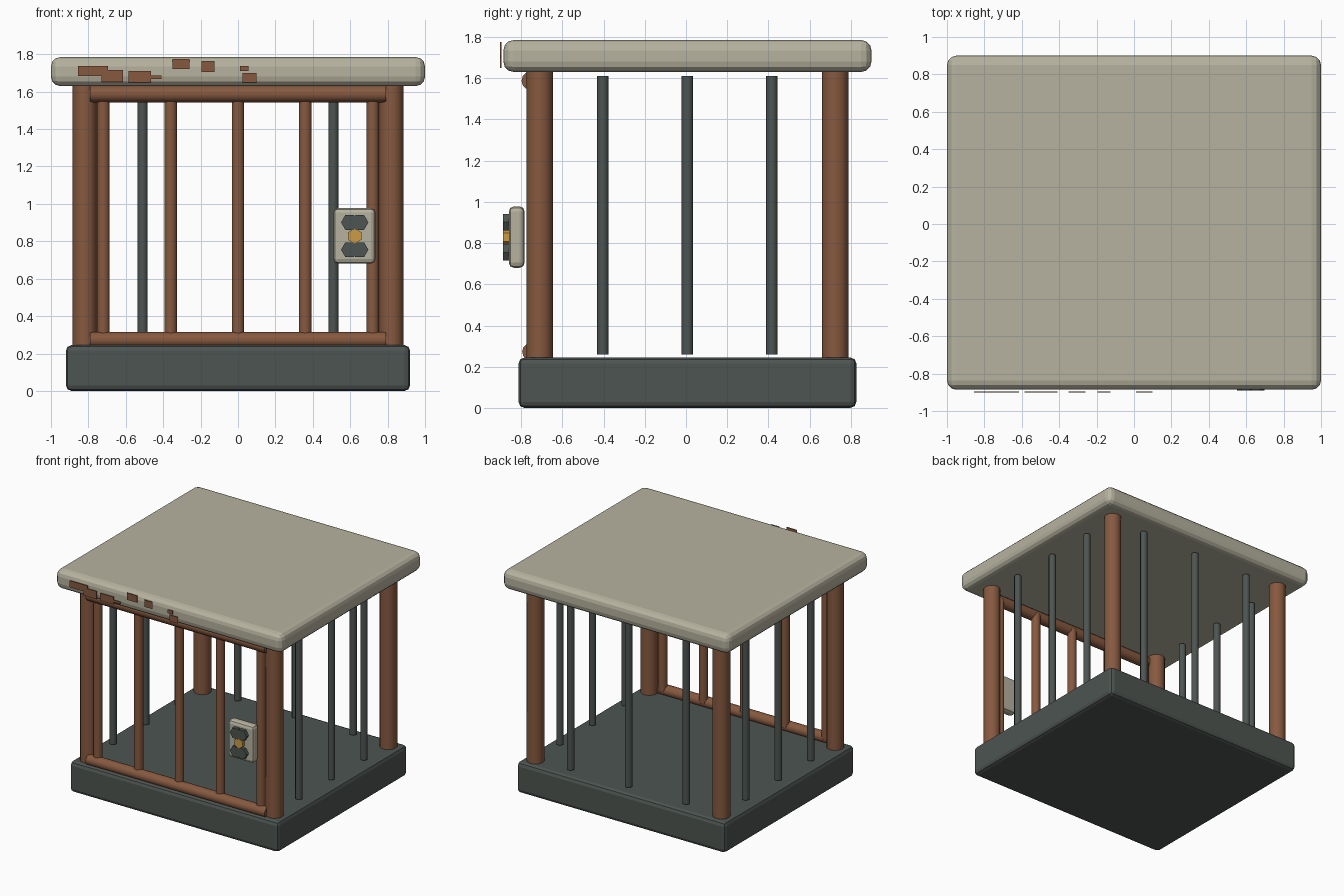
import bpy, math

if "Cube" in bpy.data.objects:
    bpy.data.objects.remove(bpy.data.objects["Cube"])

CY = 0.007  # the cage sits slightly behind the front patches


def material(name, rgb):
    m = bpy.data.materials.new(name)
    m.diffuse_color = (*rgb, 1)
    m.use_nodes = True
    m.node_tree.nodes["Principled BSDF"].inputs["Base Color"].default_value = m.diffuse_color
    return m


RUST = material("rust", (0.24, 0.10, 0.05))
IRON = material("iron", (0.075, 0.09, 0.082))
PALE = material("pale", (0.47, 0.45, 0.35))
GOLD = material("gold", (0.60, 0.33, 0.06))


def box(name, x, y, z, mat, bevel=0.0, segments=2):
    """Box from (min, max) pairs, with optional rounded edges."""
    bpy.ops.mesh.primitive_cube_add(size=1, location=[sum(r) / 2 for r in (x, y, z)])
    ob = bpy.context.object
    ob.name = name
    ob.scale = [r[1] - r[0] for r in (x, y, z)]
    bpy.ops.object.transform_apply(location=False, rotation=False, scale=True)
    ob.data.materials.append(mat)
    if bevel:
        b = ob.modifiers.new("bevel", 'BEVEL')
        b.width, b.segments = bevel, segments
    return ob


def rod(name, loc, radius, length, mat, sides=12, rot=(0, 0, 0), smooth=True):
    bpy.ops.mesh.primitive_cylinder_add(vertices=sides, radius=radius, depth=length,
                                        location=loc, rotation=rot)
    ob = bpy.context.object
    ob.name = name
    ob.data.materials.append(mat)
    if smooth:
        bpy.ops.object.shade_smooth_by_angle(angle=math.radians(40))
    return ob


# base and roof slabs
box("base", (-0.92, 0.92), (CY - 0.82, CY + 0.82), (0, 0.245), IRON, 0.03)
box("roof", (-1, 1), (CY - 0.893, CY + 0.893), (1.63, 1.785), PALE, 0.05, 3)

# corner posts
for sx in (-1, 1):
    for sy in (-1, 1):
        rod("corner_post", (sx * 0.82, CY + sy * 0.717, 0.935), 0.065, 1.40, RUST)

# thin iron bars on both sides and the back
for sx in (-1, 1):
    for y in (-0.41, 0, 0.41):
        rod("side_bar", (sx * 0.82, CY + y, 0.935), 0.028, 1.35, IRON, 10)
for x in (-0.51, 0, 0.51):
    rod("back_bar", (x, CY + 0.717, 0.935), 0.028, 1.35, IRON, 10)

# front door: two rails and five bars
for name, z, r in (("door_bottom_rail", 0.273, 0.042), ("door_top_rail", 1.588, 0.045)):
    rod(name, (0, -0.753, z), r, 1.58, RUST, 12, (0, math.pi / 2, 0))
for i in range(-2, 3):
    rod("door_bar", (i * 0.36, -0.736, 0.932), 0.035, 1.31, RUST, 10)

# lock: plate, four iron hexagons and a gold centre
box("lock_plate", (0.51, 0.735), (-0.86, -0.783), (0.68, 0.978), PALE, 0.025)
for sx in (-1, 1):
    for sz in (-1, 1):
        h = rod("lock_hexagon", (0.624 + sx * 0.027, -0.872, 0.828 + sz * 0.073),
                0.046, 0.034, IRON, 6, (math.pi / 2, math.pi / 6, 0), False)
rod("lock_centre", (0.624, -0.872, 0.828), 0.041, 0.030, GOLD, 6, (math.pi / 2, 0, 0), False)

# rust patches on the front edge of the roof
patches = [((-0.855, -0.695), (1.685, 1.738)), ((-0.73, -0.615), (1.652, 1.715)),
           ((-0.585, -0.465), (1.65, 1.71)), ((-0.465, -0.41), (1.668, 1.686)),
           ((-0.35, -0.26), (1.72, 1.775)), ((-0.195, -0.125), (1.705, 1.76)),
           ((0.01, 0.055), (1.71, 1.738)), ((0.025, 0.10), (1.65, 1.70))]
for px, pz in patches:
    box("rust_patch", px, (-0.902, -0.896), pz, RUST)
